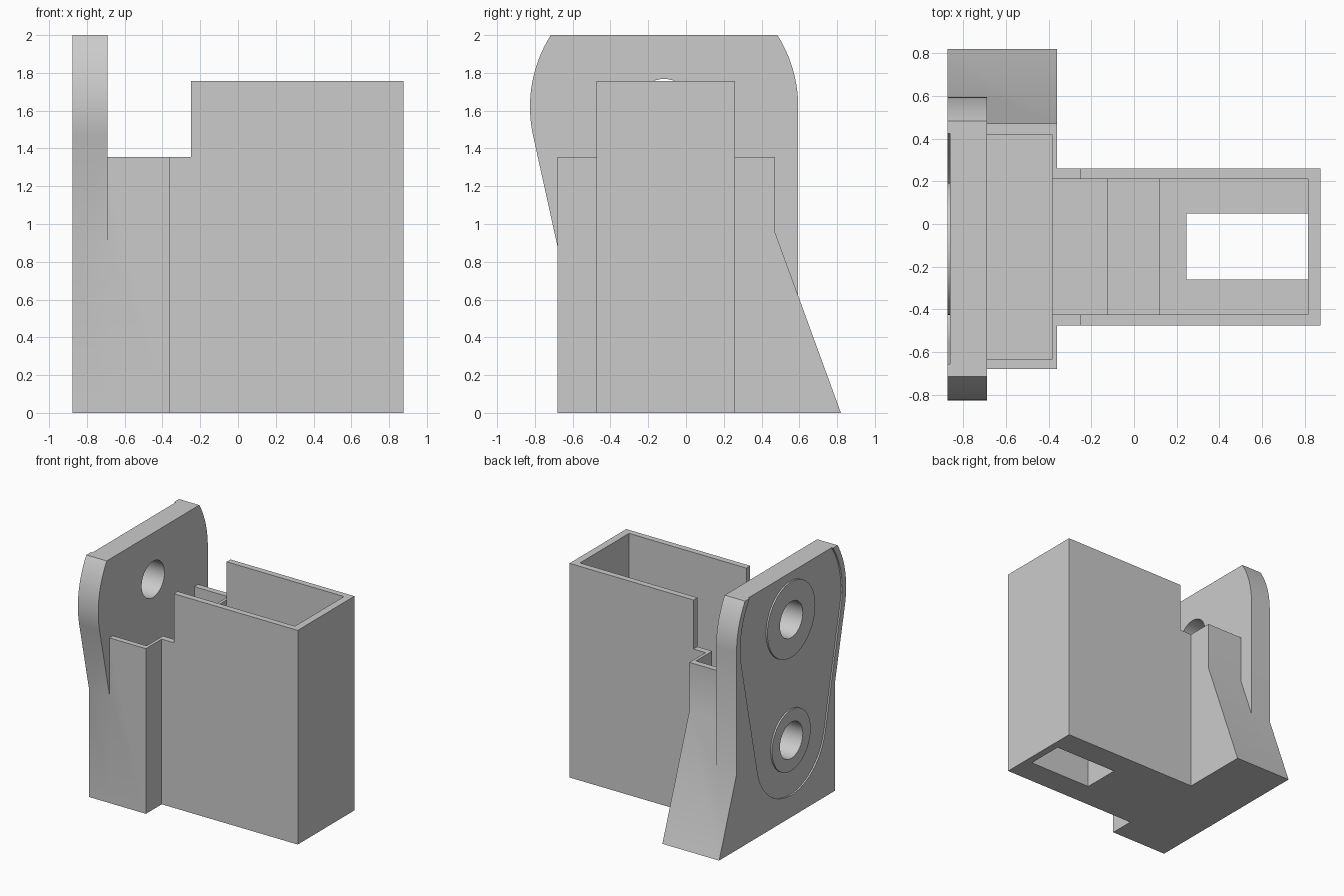
import bpy, bmesh
from math import sin, cos, radians, asin, degrees, sqrt

cube = bpy.data.objects.get("Cube")
if cube:
    bpy.data.objects.remove(cube, do_unlink=True)

grey = bpy.data.materials.new("plain grey")
grey.use_nodes = True
grey.diffuse_color = (0.6, 0.6, 0.6, 1)
grey.node_tree.nodes["Principled BSDF"].inputs["Base Color"].default_value = (0.6, 0.6, 0.6, 1)


def prism(name, profile, lo, hi, axis="x"):
    """Extrude a closed profile (y,z for axis x; x,z for axis y) from lo to hi."""
    def place(p, t):
        return (t, p[0], p[1]) if axis == "x" else (p[0], t, p[1])
    bm = bmesh.new()
    a = [bm.verts.new(place(p, lo)) for p in profile]
    b = [bm.verts.new(place(p, hi)) for p in profile]
    bm.faces.new(a)
    bm.faces.new(b[::-1])
    for i in range(len(a)):
        j = (i + 1) % len(a)
        bm.faces.new((a[j], a[i], b[i], b[j]))
    bmesh.ops.recalc_face_normals(bm, faces=bm.faces)
    mesh = bpy.data.meshes.new(name)
    bm.to_mesh(mesh)
    bm.free()
    mesh.materials.append(grey)
    obj = bpy.data.objects.new(name, mesh)
    bpy.context.collection.objects.link(obj)
    return obj


def box(name, x, y, z):
    rect = [(y[0], z[0]), (y[1], z[0]), (y[1], z[1]), (y[0], z[1])]
    return prism(name, rect, x[0], x[1])


def arc(centre, r, start, end, n=24):
    angles = [radians(start + (end - start) * i / n) for i in range(n + 1)]
    return [(centre[0] + r * cos(t), centre[1] + r * sin(t)) for t in angles]


def disc(name, centre, r, lo, hi):
    return prism(name, arc(centre, r, 0, 360, 64)[:-1], lo, hi)


def combine(target, tool, operation):
    mod = target.modifiers.new(operation.lower(), "BOOLEAN")
    mod.operation = operation
    mod.solver = "EXACT"
    mod.object = tool
    bpy.context.view_layer.objects.active = target
    bpy.ops.object.modifier_apply(modifier=mod.name)
    bpy.data.objects.remove(tool, do_unlink=True)


END, PLATE_IN, FLOOR_X = -0.875, -0.69, -0.385
UPPER, LOWER = (-0.116, 1.62), (-0.116, 0.63)

# Mounting plate with rounded shoulders
top = degrees(asin((2 - UPPER[1]) / 0.71))
plate = [(-0.68, 0), (UPPER[0] + 0.71, 0)]
plate += arc(UPPER, 0.71, 0, top) + arc(UPPER, 0.71, 180 - top, 192.5)
plate += [(-0.68, 0.88)]
bracket = prism("bracket", plate, END, PLATE_IN)

# Rear block with sloping foot, and the main box with its low step
foot = prism("foot", [(-0.68, 0), (0.82, 0), (0.47, 0.96), (0.47, 1.355), (-0.68, 1.355)], END, -0.36)
combine(bracket, foot, "UNION")
tray = prism("tray", [(-0.6, 0), (0.875, 0), (0.875, 1.757), (-0.25, 1.757), (-0.25, 1.355), (-0.6, 1.355)],
             -0.475, 0.26, "y")
combine(bracket, tray, "UNION")

# Hollow interior with a stepped floor
combine(bracket, box("block_cavity", (PLATE_IN, FLOOR_X), (-0.635, 0.42), (0.06, 2.2)), "DIFFERENCE")
for x0, floor in ((FLOOR_X, 0.14), (-0.125, 0.2), (0.12, 0.26)):
    x1 = {FLOOR_X: -0.125, -0.125: 0.12}.get(x0, 0.815)
    combine(bracket, box("box_cavity", (x0, x1), (-0.425, 0.21), (floor, 2.2)), "DIFFERENCE")
combine(bracket, box("floor_slot", (0.245, 0.815), (-0.26, 0.05), (-0.2, 0.5)), "DIFFERENCE")

# Shallow recess on the outer face, open at the top
lean = degrees(asin(0.21 / (UPPER[1] - LOWER[1])))
rim = degrees(asin(0.43 / 0.66))
recess = arc(UPPER, 0.66, rim, -lean) + arc(LOWER, 0.45, -lean, lean - 180)
recess += arc(UPPER, 0.66, 180 + lean, 180 - rim)
combine(bracket, prism("recess", recess, -1, -0.862), "DIFFERENCE")

# Raised bosses and bolt holes
for centre, r in ((UPPER, 0.31), (LOWER, 0.25)):
    combine(bracket, disc("boss", centre, r, END, -0.8), "UNION")
for centre in (UPPER, LOWER):
    combine(bracket, disc("bolt_hole", centre, 0.148, -1, -0.6), "DIFFERENCE")

bpy.ops.object.select_all(action="DESELECT")
bracket.select_set(True)
bpy.context.view_layer.objects.active = bracket
bpy.ops.object.shade_smooth_by_angle(angle=radians(25))
